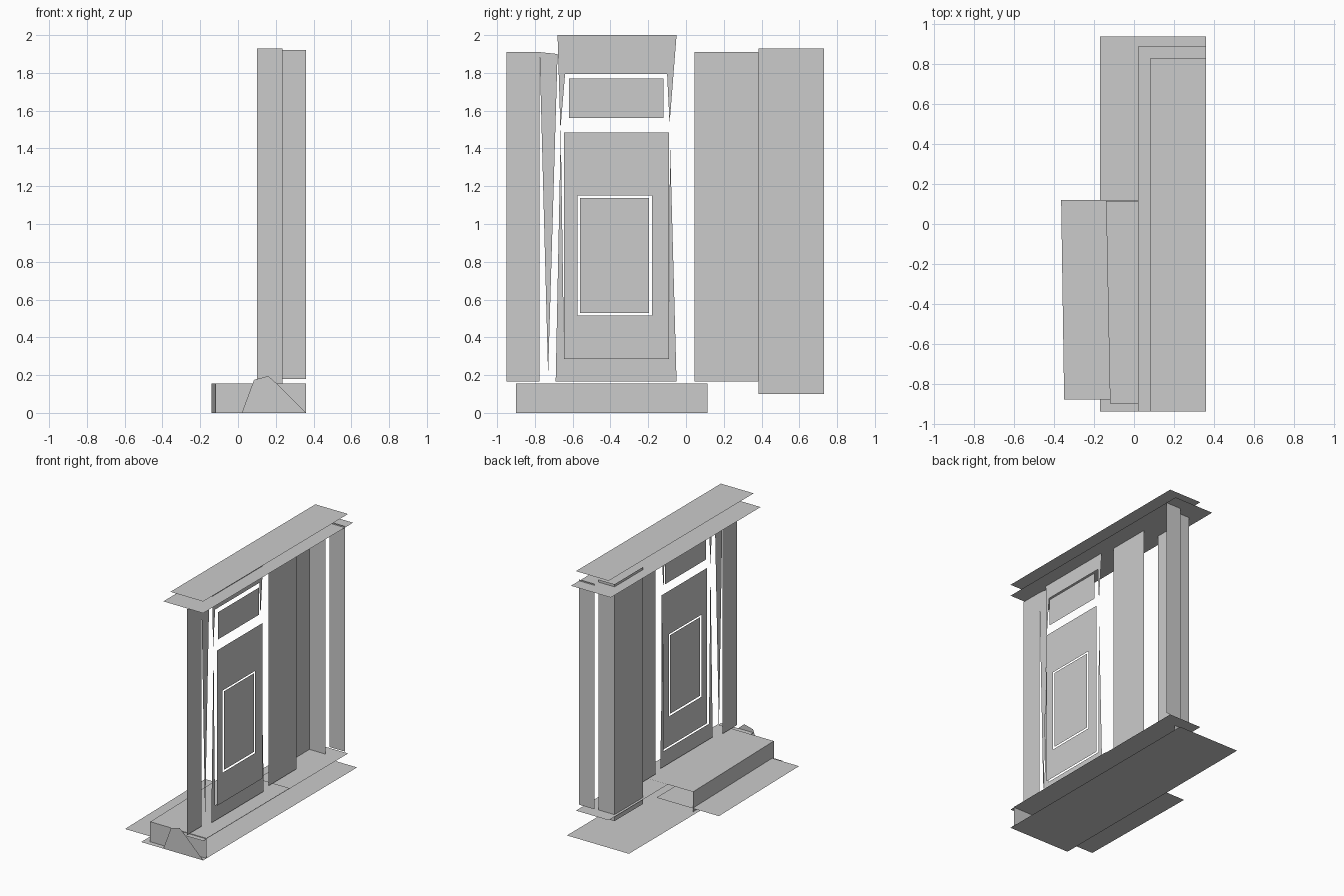
import bpy
import bmesh

if "Cube" in bpy.data.objects:
    bpy.data.objects.remove(bpy.data.objects["Cube"])


def sheet(name, corners):
    """Single flat polygon from its outline."""
    bm = bmesh.new()
    bm.faces.new([bm.verts.new(c) for c in corners])
    mesh = bpy.data.meshes.new(name)
    bm.to_mesh(mesh)
    bm.free()
    ob = bpy.data.objects.new(name, mesh)
    bpy.context.collection.objects.link(ob)
    return ob


def upright(name, x, outline):
    """Outline of (y, z) points standing in a plane of constant x."""
    return sheet(name, [(x, y, z) for y, z in outline])


def rect(a0, a1, b0, b1):
    return [(a0, b0), (a1, b0), (a1, b1), (a0, b1)]


def level(name, z, x0, x1, y0, y1):
    """Horizontal rectangle."""
    return sheet(name, [(x, y, z) for x, y in rect(x0, x1, y0, y1)])


def end(name, y, outline):
    """Outline of (x, z) points standing in a plane of constant y."""
    return sheet(name, [(x, y, z) for x, z in outline])


# ground plate, plinth and cornice sheets
level("ground_plate", 0.0, -0.17, 0.36, -0.94, 0.94)
level("plinth_top", 0.15, 0.08, 0.36, -0.94, 0.83)
level("lower_cornice", 1.91, 0.02, 0.36, -0.94, 0.89)
level("upper_cornice", 2.0, 0.08, 0.36, -0.94, 0.83)

# slightly skewed paving and doorstep
sheet("paving", [(-0.365, 0.12, 0.03), (0.17, 0.12, 0.03),
                 (0.17, -0.88, 0.03), (-0.35, -0.88, 0.03)])
sheet("step_top", [(-0.14, 0.115, 0.155), (0.36, 0.115, 0.155),
                   (0.36, -0.9, 0.155), (-0.12, -0.9, 0.155)])
sheet("step_riser", [(-0.14, 0.115, 0), (-0.12, -0.9, 0),
                     (-0.12, -0.9, 0.155), (-0.14, 0.115, 0.155)])
end("step_end", -0.9, rect(-0.12, 0.36, 0, 0.155))
end("plinth_end", -0.94, [(0.02, 0), (0.36, 0), (0.2, 0.16),
                          (0.16, 0.195), (0.085, 0.175)])

# wall panels and projecting pilaster
upright("left_wall", 0.23, rect(-0.95, -0.775, 0.165, 1.91))
upright("right_wall", 0.23, rect(0.045, 0.385, 0.165, 1.91))
upright("pilaster_face", 0.10, rect(0.385, 0.73, 0.1, 1.93))
end("pilaster_side", 0.73, rect(0.10, 0.235, 0.1, 1.93))
end("wall_return", 0.79, rect(0.23, 0.36, 0.18, 1.92))
upright("wall_wedge", 0.23, [(-0.775, 1.91), (-0.68, 1.9), (-0.73, 0.2)])

# door frame: head and sill with tapering legs
upright("frame_head", 0.253, [(-0.68, 2.0), (-0.665, 1.5), (-0.64, 1.795),
                              (-0.1, 1.795), (-0.087, 1.53), (-0.05, 2.0)])
upright("frame_sill", 0.255, [(-0.69, 0.165), (-0.05, 0.165), (-0.085, 1.45),
                              (-0.09, 0.285), (-0.645, 0.285), (-0.663, 1.5)])

# transom, door leaf border and inset panel
upright("transom", 0.265, rect(-0.62, -0.12, 1.56, 1.77))
outer = rect(-0.645, -0.09, 0.285, 1.485)
inner = rect(-0.575, -0.18, 0.515, 1.15)
for i, part in enumerate(("bottom", "right", "top", "left")):
    j = (i + 1) % 4
    upright("door_" + part, 0.272, [outer[i], outer[j], inner[j], inner[i]])
upright("door_panel", 0.272, rect(-0.56, -0.195, 0.53, 1.137))
